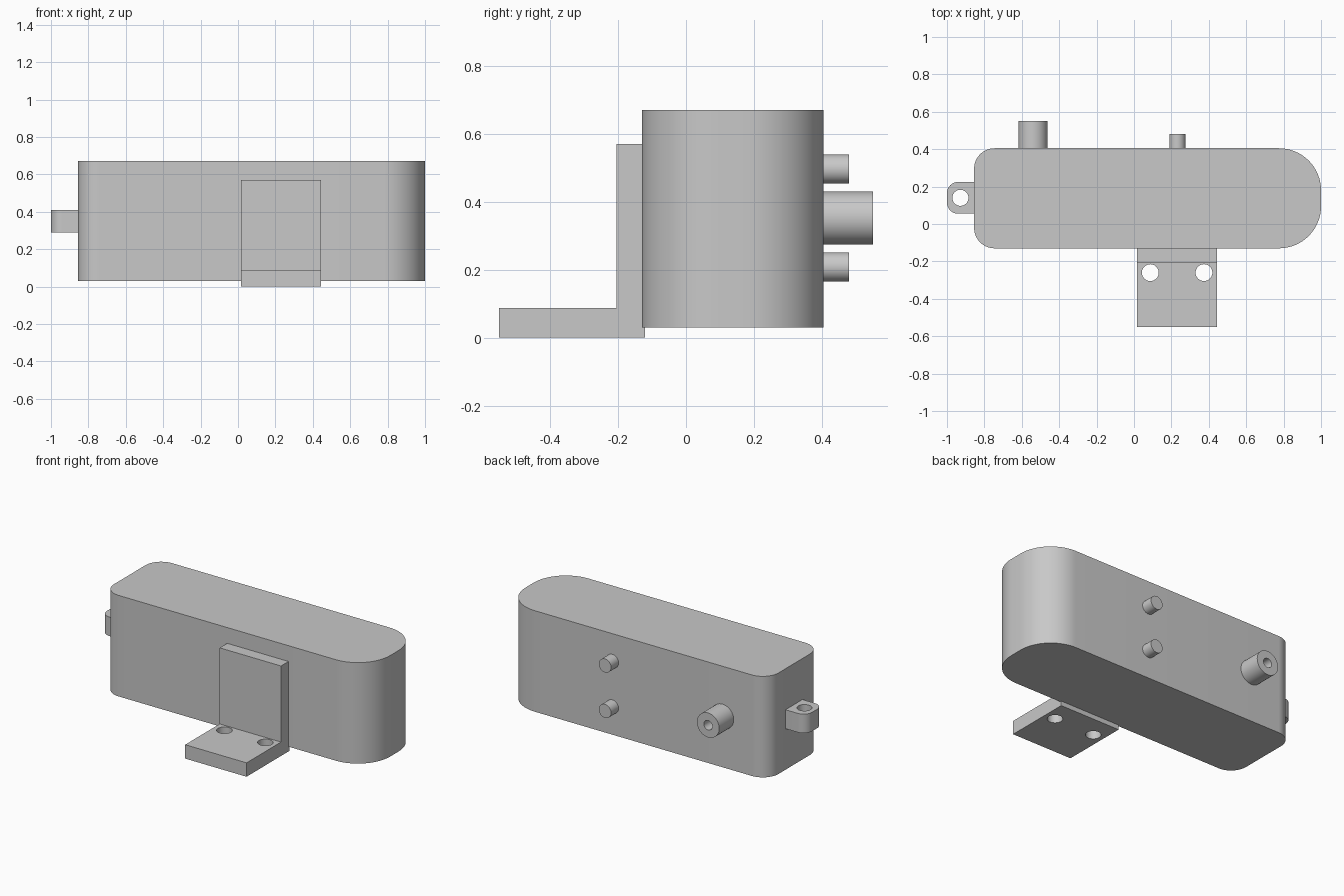
import bpy, bmesh, math
from mathutils import Matrix, Vector

old = bpy.data.objects.get("Cube")
if old:
    bpy.data.objects.remove(old, do_unlink=True)

grey = bpy.data.materials.new("plain_grey")
grey.use_nodes = True
grey.diffuse_color = (0.58, 0.58, 0.58, 1)
grey.node_tree.nodes["Principled BSDF"].inputs["Base Color"].default_value = grey.diffuse_color


def prism(name, outline, offset, orient=Matrix()):
    """Extrude a flat outline along local z, between two offsets."""
    low, high = offset
    bm = bmesh.new()
    face = bm.faces.new([bm.verts.new((u, v, low)) for u, v in outline])
    top = bmesh.ops.extrude_face_region(bm, geom=[face])["geom"]
    moved = [g for g in top if isinstance(g, bmesh.types.BMVert)]
    bmesh.ops.translate(bm, verts=moved, vec=Vector((0, 0, high - low)))
    bmesh.ops.transform(bm, matrix=orient, verts=bm.verts)
    bmesh.ops.recalc_face_normals(bm, faces=bm.faces)
    mesh = bpy.data.meshes.new(name)
    bm.to_mesh(mesh)
    bm.free()
    mesh.materials.append(grey)
    obj = bpy.data.objects.new(name, mesh)
    bpy.context.collection.objects.link(obj)
    return obj


def rounded_rect(x0, x1, y0, y1, r_left, r_right, steps=16):
    """Rectangle with separate corner radii at its two ends."""
    corners = [(x1 - r_right, y1 - r_right, r_right, 0), (x0 + r_left, y1 - r_left, r_left, 90),
               (x0 + r_left, y0 + r_left, r_left, 180), (x1 - r_right, y0 + r_right, r_right, 270)]
    pts = []
    for cx, cy, r, start in corners:
        if r == 0:
            pts.append((cx, cy))
            continue
        for i in range(steps + 1):
            a = math.radians(start + 90 * i / steps)
            pts.append((cx + r * math.cos(a), cy + r * math.sin(a)))
    return pts


def circle(cx, cy, r, n=40):
    return [(cx + r * math.cos(math.tau * i / n), cy + r * math.sin(math.tau * i / n)) for i in range(n)]


def drill(obj, cutter):
    """Cut a hole and discard the cutter."""
    mod = obj.modifiers.new("hole", "BOOLEAN")
    mod.operation = "DIFFERENCE"
    mod.solver = "EXACT"
    mod.object = cutter
    cutter.hide_render = True
    bpy.context.view_layer.objects.active = obj
    bpy.ops.object.modifier_apply(modifier=mod.name)
    bpy.data.objects.remove(cutter, do_unlink=True)


# Local axes (u, v, depth) mapped to (y, z, x) and to (x, z, y)
ALONG_X = Matrix(((0, 0, 1, 0), (1, 0, 0, 0), (0, 1, 0, 0), (0, 0, 0, 1)))
ALONG_Y = Matrix(((1, 0, 0, 0), (0, 0, 1, 0), (0, 1, 0, 0), (0, 0, 0, 1)))

# Main housing
body = prism("housing", rounded_rect(-0.855, 1.0, -0.13, 0.405, 0.11, 0.225), (0.03, 0.67))

# Side lug with a vertical hole
lug = prism("side_lug", rounded_rect(-1.0, -0.84, 0.055, 0.225, 0.06, 0), (0.29, 0.41))
drill(lug, prism("lug_cutter", circle(-0.928, 0.14, 0.043), (0.2, 0.5)))

# L-shaped front bracket with two mounting holes
profile = [(-0.55, 0), (-0.12, 0), (-0.12, 0.57), (-0.205, 0.57), (-0.205, 0.088), (-0.55, 0.088)]
bracket = prism("mounting_bracket", profile, (0.015, 0.445), ALONG_X)
for x in (0.087, 0.374):
    drill(bracket, prism("bracket_cutter", circle(x, -0.26, 0.045), (-0.1, 0.2)))

# Two rear pins
pins = [prism("rear_pin_" + side, circle(0.232, z, 0.043), (0.35, 0.48), ALONG_Y)
        for side, z in (("upper", 0.496), ("lower", 0.208))]

# Hollow rear spout
spout = prism("rear_spout", circle(-0.54, 0.352, 0.078), (0.35, 0.55), ALONG_Y)
drill(spout, prism("spout_cutter", circle(-0.54, 0.352, 0.03), (0.41, 0.65), ALONG_Y))

# Smooth curved walls, keep edges crisp
bpy.ops.object.select_all(action="DESELECT")
for obj in [body, lug, bracket, spout] + pins:
    obj.select_set(True)
bpy.context.view_layer.objects.active = body
bpy.ops.object.shade_smooth_by_angle(angle=math.radians(30))
